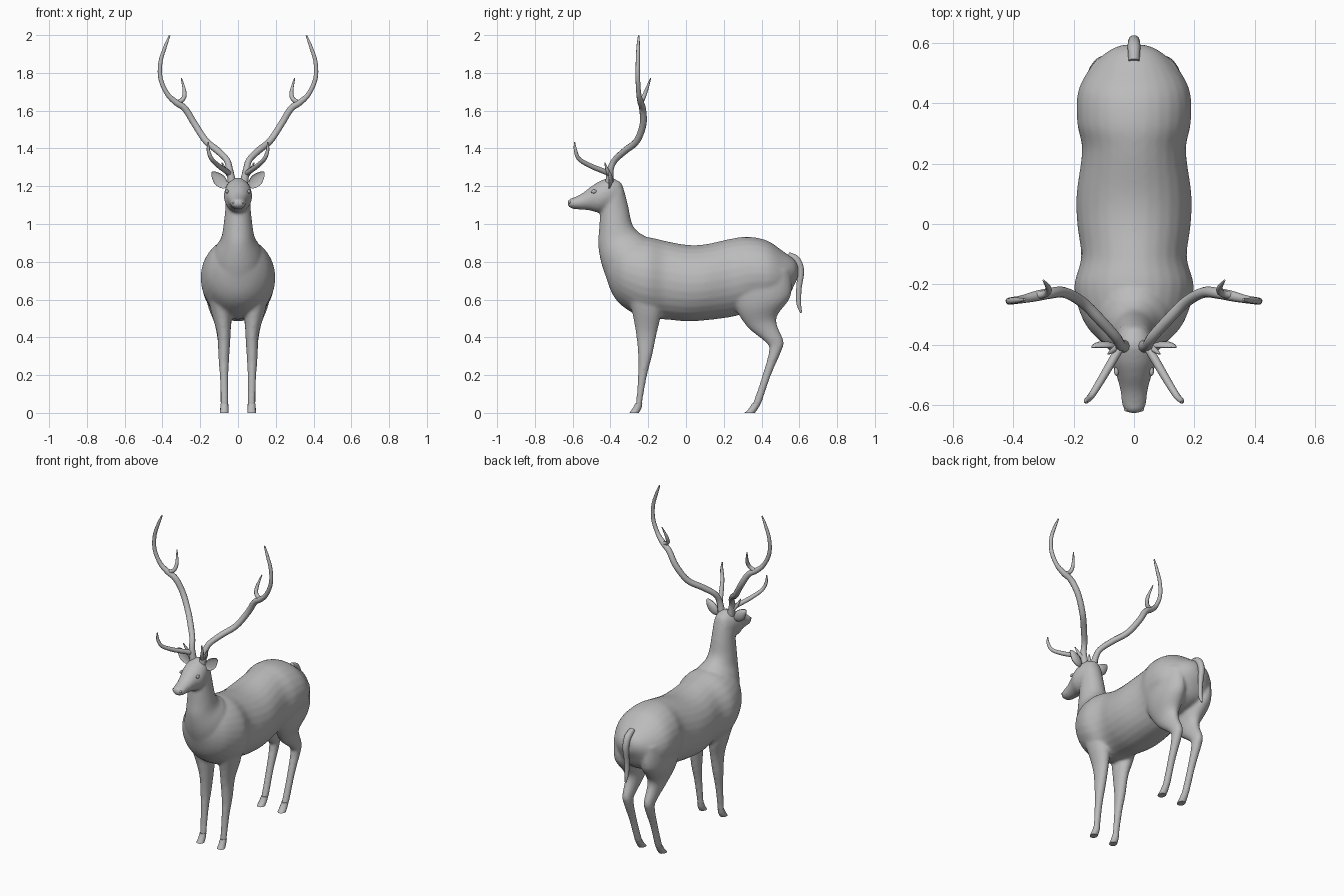
import bpy, bmesh, math
from mathutils import Vector, Matrix

grey = bpy.data.materials.new("warm_grey")
grey.diffuse_color = (0.5, 0.5, 0.5, 1)


def refine(rows, steps=5):
    """Catmull-Rom interpolation through rows of numbers."""
    out = []
    for i in range(len(rows) - 1):
        a, b, c, d = (rows[max(i - 1, 0)], rows[i], rows[i + 1],
                      rows[min(i + 2, len(rows) - 1)])
        for s in range(steps):
            t = s / steps
            out.append([0.5 * (2 * q + (r - p) * t + (2 * p - 5 * q + 4 * r - w) * t * t
                               + (3 * q - p - 3 * r + w) * t ** 3)
                        for p, q, r, w in zip(a, b, c, d)])
    return out + [list(rows[-1])]


def loft(bm, rows, side=1, steps=5, n=28):
    """Closed loft; row = y1, z1, y2, z2 (section ends), x centre, half width."""
    rings = []
    for y1, z1, y2, z2, xc, hw in refine(rows, steps):
        ring = []
        for k in range(n):
            a = 2 * math.pi * k / n
            f = 0.5 + 0.5 * math.cos(a)
            ring.append(bm.verts.new((side * (xc + hw * math.sin(a)),
                                      y1 + (y2 - y1) * f, z1 + (z2 - z1) * f)))
        rings.append(ring)
    for p, q in zip(rings, rings[1:]):
        for k in range(n):
            bm.faces.new((p[k], p[(k + 1) % n], q[(k + 1) % n], q[k]))
    bm.faces.new(rings[0])
    bm.faces.new(rings[-1][::-1])


def finish(bm, name):
    bmesh.ops.recalc_face_normals(bm, faces=bm.faces[:])
    me = bpy.data.meshes.new(name)
    bm.to_mesh(me)
    bm.free()
    ob = bpy.data.objects.new(name, me)
    bpy.context.collection.objects.link(ob)
    me.materials.append(grey)
    me.shade_smooth()
    return ob


def activate(ob):
    bpy.ops.object.select_all(action='DESELECT')
    ob.select_set(True)
    bpy.context.view_layer.objects.active = ob


def tube(name, pts):
    """Tapered tube; point = x, y, z, radius."""
    cu = bpy.data.curves.new(name, 'CURVE')
    cu.dimensions = '3D'
    cu.bevel_depth = 1
    cu.bevel_resolution = 3
    cu.use_fill_caps = True
    sp = cu.splines.new('POLY')
    rows = refine(pts)
    sp.points.add(len(rows) - 1)
    for p, (x, y, z, r) in zip(sp.points, rows):
        p.co = (x, y, z, 1)
        p.radius = r
    sp.use_smooth = True
    ob = bpy.data.objects.new(name, cu)
    bpy.context.collection.objects.link(ob)
    cu.materials.append(grey)
    activate(ob)
    bpy.ops.object.convert(target='MESH')


def ball(name, loc, scale, rot=None):
    bm = bmesh.new()
    m = Matrix.Translation(loc) @ (rot or Matrix()) @ Matrix.Diagonal((*scale, 1))
    bmesh.ops.create_uvsphere(bm, u_segments=16, v_segments=10, radius=1, matrix=m)
    return finish(bm, name)


# Body: torso, neck, head and legs fused into one skin
torso = [(-.43, .74, -.43, .84, 0, .05), (-.39, .63, -.37, .91, 0, .12),
         (-.33, .56, -.30, .93, 0, .17), (-.22, .50, -.20, .93, 0, .198),
         (-.11, .495, -.11, .91, 0, .175), (0, .485, 0, .89, 0, .188),
         (.10, .49, .10, .892, 0, .19), (.25, .51, .24, .922, 0, .172),
         (.34, .54, .33, .932, 0, .188), (.45, .56, .43, .912, 0, .185),
         (.53, .60, .515, .855, 0, .14), (.575, .68, .57, .815, 0, .085),
         (.593, .72, .593, .78, 0, .04)]
neck = [(-.40, .66, -.15, .80, 0, .15), (-.445, .78, -.21, .925, 0, .125),
        (-.465, .89, -.25, .955, 0, .09), (-.46, .97, -.285, 1.0, 0, .078),
        (-.455, 1.05, -.305, 1.09, 0, .068), (-.45, 1.10, -.325, 1.17, 0, .064),
        (-.44, 1.16, -.345, 1.22, 0, .055), (-.42, 1.20, -.38, 1.235, 0, .035)]
head = [(-.34, 1.10, -.335, 1.20, 0, .045), (-.40, 1.07, -.39, 1.245, 0, .068),
        (-.46, 1.06, -.45, 1.23, 0, .074), (-.51, 1.072, -.50, 1.20, 0, .057),
        (-.555, 1.076, -.55, 1.162, 0, .045), (-.595, 1.08, -.59, 1.142, 0, .041),
        (-.617, 1.088, -.617, 1.132, 0, .031), (-.627, 1.10, -.627, 1.118, 0, .014)]
front_leg = [(-.34, .70, -.13, .70, .11, .065), (-.29, .55, -.13, .54, .09, .055),
             (-.265, .42, -.155, .42, .075, .036), (-.253, .30, -.18, .30, .075, .029),
             (-.254, .20, -.206, .20, .074, .023), (-.262, .08, -.228, .08, .072, .02),
             (-.268, .04, -.232, .04, .072, .02)]
hind_leg = [(.22, .72, .55, .76, .10, .075), (.26, .56, .555, .62, .095, .07),
            (.325, .455, .478, .50, .08, .045), (.42, .375, .515, .385, .076, .031),
            (.44, .33, .508, .335, .075, .028), (.405, .20, .45, .20, .074, .022),
            (.358, .06, .402, .06, .072, .021), (.345, .04, .388, .035, .072, .021)]
bm = bmesh.new()
for part in (torso, neck, head):
    loft(bm, part)
for side in (-1, 1):
    loft(bm, front_leg, side)
    loft(bm, hind_leg, side)
body = finish(bm, "body")
remesh = body.modifiers.new("fuse", 'REMESH')
remesh.mode = 'VOXEL'
remesh.voxel_size = 0.009
remesh.use_smooth_shade = True
relax = body.modifiers.new("relax", 'SMOOTH')
relax.factor = 0.5
relax.iterations = 5
activate(body)
for mod in ("fuse", "relax"):
    bpy.ops.object.modifier_apply(modifier=mod)

# Tail
tube("tail", [(0, .54, .835, .018), (0, .585, .81, .021), (0, .607, .75, .019),
              (0, .598, .66, .015), (0, .597, .58, .013), (0, .61, .53, .005)])

# Paired parts
beam = [(.032, -.405, 1.22, .022), (.045, -.40, 1.29, .018), (.06, -.375, 1.34, .017),
        (.11, -.32, 1.39, .018), (.17, -.26, 1.44, .018), (.23, -.227, 1.53, .018),
        (.28, -.23, 1.61, .018), (.33, -.24, 1.645, .017), (.375, -.25, 1.69, .013),
        (.41, -.255, 1.77, .012), (.41, -.255, 1.86, .011), (.385, -.253, 1.94, .009),
        (.362, -.25, 1.998, .004)]
upper_tine = [(.33, -.237, 1.64, .013), (.292, -.23, 1.66, .012),
              (.283, -.213, 1.70, .010), (.30, -.187, 1.772, .003)]
brow_tine = [(.04, -.40, 1.265, .014), (.07, -.45, 1.285, .014), (.105, -.51, 1.31, .013),
             (.14, -.567, 1.345, .011), (.157, -.585, 1.39, .009), (.157, -.59, 1.435, .003)]
small_tine = [(.04, -.40, 1.25, .012), (.065, -.415, 1.28, .010), (.085, -.43, 1.325, .003)]
for side, tag in ((-1, "left"), (1, "right")):
    for name, pts in (("antler_beam", beam), ("upper_tine", upper_tine),
                      ("brow_tine", brow_tine), ("small_tine", small_tine)):
        tube(f"{name}_{tag}", [(side * x, y, z, r) for x, y, z, r in pts])
    # Ear: pointed leaf, hollowed on its front
    bm = bmesh.new()
    bmesh.ops.create_uvsphere(bm, u_segments=20, v_segments=12, radius=1)
    for v in bm.verts:
        x, y, z = v.co
        taper = 1 - 0.35 * max(z, 0)
        v.co = (x * .033 * taper, (y * .022 if y > 0 else -y * .010), z * .056)
    bm.transform(Matrix.Translation((side * .1, -.41, 1.235))
                 @ Matrix.Rotation(side * math.radians(43), 4, 'Y'))
    finish(bm, f"ear_{tag}")
    ball(f"eye_{tag}", (side * .058, -.488, 1.172), (.008, .015, .010))
    ball(f"nostril_{tag}", (side * .024, -.614, 1.115), (.009, .007, .007))
    # Hooves
    for name, rows in (("front_hoof", [(-.268, .05, -.231, .05, .072, .02),
                                       (-.282, .025, -.236, .025, .072, .021),
                                       (-.30, 0, -.25, 0, .073, .023)]),
                       ("hind_hoof", [(.35, .05, .396, .05, .072, .02),
                                      (.335, .025, .382, .025, .072, .022),
                                      (.31, 0, .365, 0, .073, .023)])):
        bm = bmesh.new()
        loft(bm, rows, side, 3, 16)
        activate(finish(bm, f"{name}_{tag}"))
        bpy.ops.object.shade_smooth_by_angle(angle=math.radians(40))
